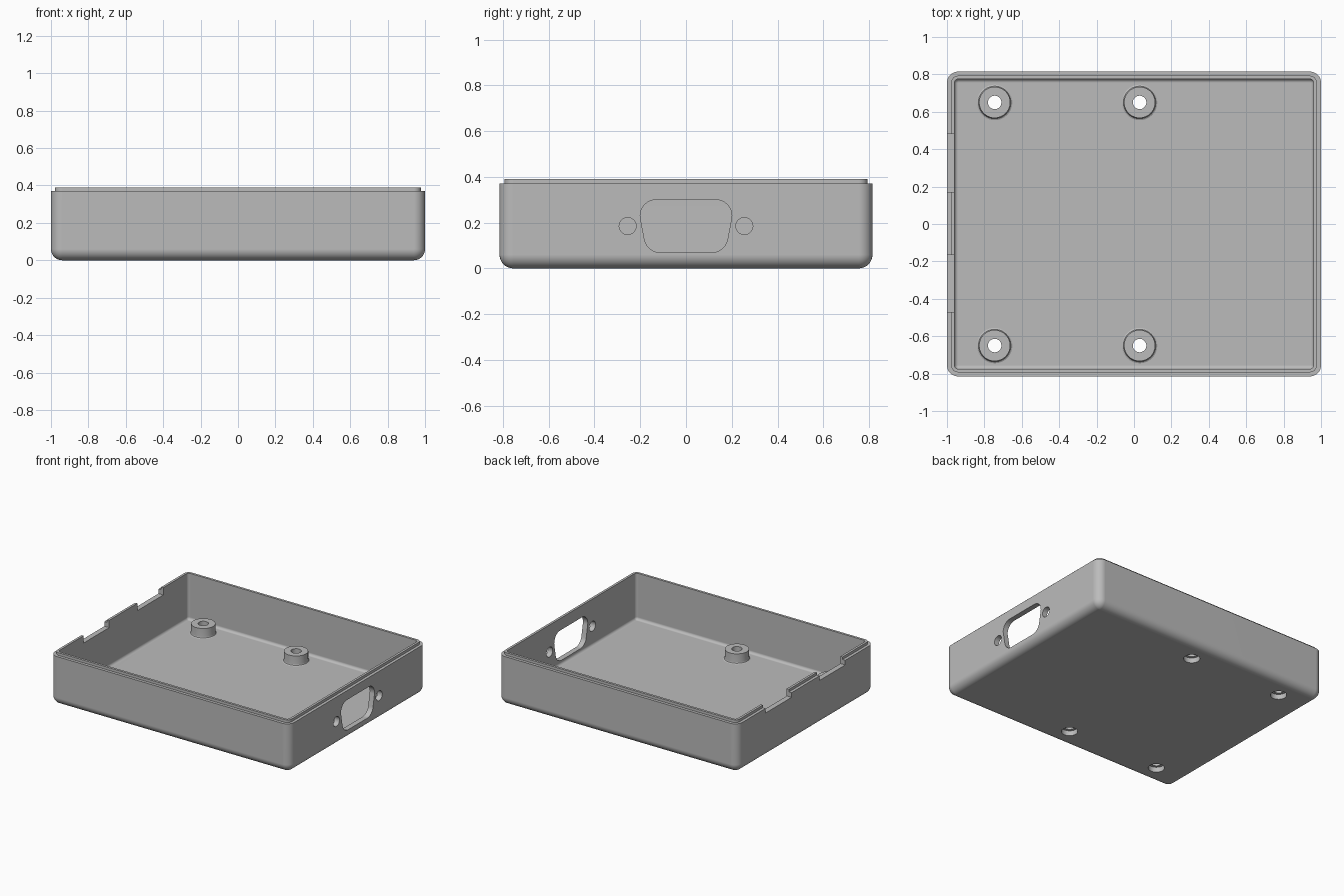
import bpy, bmesh
from math import sin, cos, radians, tau
from mathutils import Vector

cube = bpy.data.objects.get("Cube")
if cube:
    bpy.data.objects.remove(cube)

HALF_X, HALF_Y, CORNER = 1.0, 0.815, 0.06
WALL, FLOOR, RIM, TOP = 0.04, 0.04, 0.37, 0.39

grey = bpy.data.materials.new("plain grey")
grey.use_nodes = True
grey.diffuse_color = (0.5, 0.5, 0.5, 1)
grey.node_tree.nodes["Principled BSDF"].inputs["Base Color"].default_value = (0.5, 0.5, 0.5, 1)


def finish(bm, name):
    bmesh.ops.recalc_face_normals(bm, faces=bm.faces)
    mesh = bpy.data.meshes.new(name)
    bm.to_mesh(mesh)
    bm.free()
    mesh.materials.append(grey)
    obj = bpy.data.objects.new(name, mesh)
    bpy.context.collection.objects.link(obj)
    return obj


def select_only(obj):
    bpy.ops.object.select_all(action='DESELECT')
    obj.select_set(True)
    bpy.context.view_layer.objects.active = obj


def smooth(obj):
    select_only(obj)
    bpy.ops.object.shade_smooth_by_angle(angle=radians(30))
    mod = obj.modifiers.new("even shading", 'WEIGHTED_NORMAL')
    mod.keep_sharp = True


def bridge(bm, a, b):
    n = len(a)
    for i in range(n):
        j = (i + 1) % n
        bm.faces.new((a[i], a[j], b[j], b[i]))


def rounded_loop(bm, inset, z, steps=8):
    """Ring of vertices: the outline moved inwards by inset."""
    r = max(CORNER - inset, 0.002)
    cx, cy = HALF_X - inset - r, HALF_Y - inset - r
    ring = []
    for k, (sx, sy) in enumerate(((1, 1), (-1, 1), (-1, -1), (1, -1))):
        for i in range(steps + 1):
            a = radians(90 * (k + i / steps))
            ring.append(bm.verts.new((sx * cx + r * cos(a), sy * cy + r * sin(a), z)))
    return ring


def prism(bm, points, direction):
    a = [bm.verts.new(p) for p in points]
    b = [bm.verts.new(Vector(p) + Vector(direction)) for p in points]
    bridge(bm, a, b)
    bm.faces.new(a)
    bm.faces.new(b)


def circle(cx, cy, r, n=40):
    return [(cx + r * cos(tau * i / n), cy + r * sin(tau * i / n)) for i in range(n)]


# Shell: outline swept from the underside, over the lip and down to the floor
profile = []
for i in range(9):
    a = radians(90 * i / 8)
    profile.append((CORNER * (1 - sin(a)), CORNER * (1 - cos(a))))
profile += [(0, RIM), (0.022, RIM), (0.022, TOP), (WALL, TOP)]
fillet = 0.02
for i in range(6):
    a = radians(90 * i / 5)
    profile.append((WALL + fillet * (1 - cos(a)), FLOOR + fillet * (1 - sin(a))))

bm = bmesh.new()
rings = [rounded_loop(bm, d, z) for d, z in profile]
for a, b in zip(rings, rings[1:]):
    bridge(bm, a, b)
bm.faces.new(rings[0])
bm.faces.new(rings[-1])
shell = finish(bm, "case_shell")

# Cutters: connector opening and screw holes in the left wall
bm = bmesh.new()
opening = []
for cy, cz, start, end in ((0.13, 0.23, -10, 90), (-0.13, 0.23, 90, 190),
                           (-0.113, 0.14, 190, 270), (0.113, 0.14, 270, 350)):
    for i in range(11):
        a = radians(start + (end - start) * i / 10)
        opening.append((cy + 0.07 * cos(a), cz + 0.07 * sin(a)))
for outline in (opening, circle(-0.255, 0.185, 0.037), circle(0.255, 0.185, 0.037)):
    prism(bm, [(0.94, y, z) for y, z in outline], (0.12, 0, 0))

# Cutters: two notches in the top of the right wall
for y0, y1 in ((0.17, 0.48), (-0.47, -0.165)):
    box = ((-1.05, y0), (-0.93, y0), (-0.93, y1), (-1.05, y1))
    prism(bm, [(x, y, 0.335) for x, y in box], (0, 0, 0.1))

# Cutters: screw head recesses through the floor
posts = [(x, y) for x in (-0.745, 0.03) for y in (-0.65, 0.65)]
for x, y in posts:
    prism(bm, [(u, v, -0.05) for u, v in circle(x, y, 0.056)], (0, 0, 0.15))
cutter = finish(bm, "cutter")
cutter.hide_render = True

cut = shell.modifiers.new("cut", 'BOOLEAN')
cut.operation = 'DIFFERENCE'
cut.solver = 'EXACT'
cut.object = cutter
select_only(shell)
bpy.ops.object.modifier_apply(modifier=cut.name)
bpy.data.objects.remove(cutter)
smooth(shell)

# Screw posts: turned rings with a flared foot
post_profile = ((0.036, 0.038), (0.036, 0.113), (0.083, 0.113), (0.083, 0.052),
                (0.087, 0.044), (0.095, 0.04), (0.095, 0.038))
for n, (x, y) in enumerate(posts, 1):
    bm = bmesh.new()
    rings = [[bm.verts.new((u, v, z)) for u, v in circle(x, y, r)] for r, z in post_profile]
    for a, b in zip(rings, rings[1:] + rings[:1]):
        bridge(bm, a, b)
    smooth(finish(bm, f"screw_post_{n}"))
